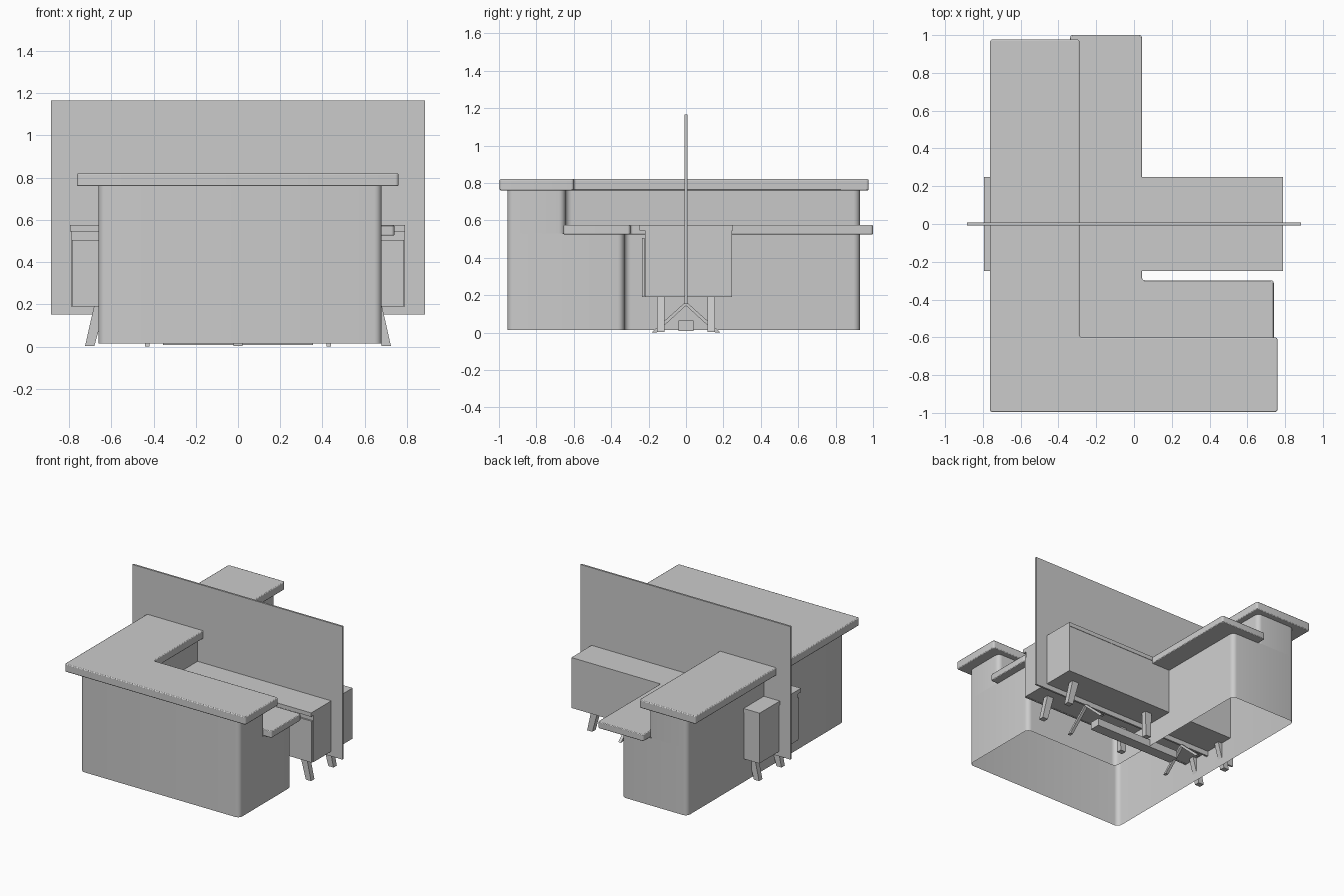
import bpy, bmesh
from mathutils import Vector

if "Cube" in bpy.data.objects:
    bpy.data.objects.remove(bpy.data.objects["Cube"])


def finish(name, bm):
    mesh = bpy.data.meshes.new(name)
    bm.to_mesh(mesh)
    bm.free()
    ob = bpy.data.objects.new(name, mesh)
    bpy.context.collection.objects.link(ob)
    bpy.context.view_layer.objects.active = ob
    ob.select_set(True)
    bpy.ops.object.shade_smooth_by_angle()
    ob.select_set(False)
    return ob


def l_shape(x0, y0, x1, y1, xi, yi):
    return [(x0, y0), (x1, y0), (x1, yi), (xi, yi), (xi, y1), (x0, y1)]


def extrude(name, outline, z0, z1, radius, capped=True, edge=0.0):
    """Raise an outline from z0 to z1 and round its upright edges."""
    bm = bmesh.new()
    face = bm.faces.new([bm.verts.new((x, y, z0)) for x, y in outline])
    ext = bmesh.ops.extrude_face_region(bm, geom=[face])
    for v in ext["geom"]:
        if isinstance(v, bmesh.types.BMVert):
            v.co.z = z1
    upright = [e for e in bm.edges
               if abs(e.verts[0].co.z - e.verts[1].co.z) > 1e-4]
    bmesh.ops.bevel(bm, geom=upright, offset=radius, segments=5,
                    profile=0.5, affect='EDGES')
    bmesh.ops.recalc_face_normals(bm, faces=bm.faces)
    if not capped:
        caps = [f for f in bm.faces if abs(f.normal.z) > 0.9]
        bmesh.ops.delete(bm, geom=caps, context='FACES')
    ob = finish(name, bm)
    if edge:
        mod = ob.modifiers.new("edge", 'BEVEL')
        mod.width, mod.segments, mod.limit_method = edge, 2, 'ANGLE'
    return ob


def bar(name, bottom, top):
    """Six-sided block between two rectangles (x0, x1, y0, y1, z)."""
    bm = bmesh.new()
    rings = []
    for x0, x1, y0, y1, z in (bottom, top):
        rings.append([bm.verts.new(p) for p in
                      ((x0, y0, z), (x1, y0, z), (x1, y1, z), (x0, y1, z))])
    a, b = rings
    bm.faces.new(a[::-1])
    bm.faces.new(b)
    for i in range(4):
        j = (i + 1) % 4
        bm.faces.new((a[i], a[j], b[j], b[i]))
    return finish(name, bm)


def box(name, x0, x1, y0, y1, z0, z1):
    return bar(name, (x0, x1, y0, y1, z0), (x0, x1, y0, y1, z1))


# L-shaped counter: open-bottomed walls in two steps
extrude("counter_lower_walls", l_shape(-0.66, -0.955, 0.68, 0.93, -0.11, -0.33),
        0.015, 0.53, 0.035, capped=False)
extrude("counter_upper_walls", l_shape(-0.66, -0.955, 0.68, 0.93, -0.335, -0.645),
        0.53, 0.765, 0.035, capped=False)

# Worktops
extrude("high_worktop", l_shape(-0.763, -0.996, 0.76, 0.977, -0.288, -0.6),
        0.76, 0.82, 0.015, edge=0.006)
extrude("low_worktop", l_shape(-0.34, -0.655, 0.74, 1.0, 0.042, -0.298),
        0.525, 0.575, 0.015, edge=0.005)

# Low cabinet
box("cabinet_body", -0.79, 0.79, -0.22, 0.247, 0.19, 0.545)
box("cabinet_top", -0.795, 0.79, -0.248, 0.25, 0.545, 0.575)
box("cabinet_doors", -0.785, 0.785, -0.235, -0.222, 0.19, 0.505)

# Cabinet legs, splayed at the ends and upright in the middle
for xb, xt, side in ((-0.702, -0.655, "left"), (0, 0, "middle"), (0.702, 0.655, "right")):
    for y, depth in ((-0.135, "front"), (0.135, "back")):
        bar(f"cabinet_leg_{depth}_{side}",
            (xb - 0.022, xb + 0.022, y - 0.02, y + 0.02, 0.003),
            (xt - 0.027, xt + 0.027, y - 0.02, y + 0.02, 0.19))

# Screen panel with forked feet and a speaker bar
box("screen_panel", -0.885, 0.885, -0.007, 0.007, 0.153, 1.165)
for x, side in ((-0.43, "left"), (0.43, "right")):
    for s, depth in ((-1, "front"), (1, "back")):
        ya, yb = sorted((s * 0.158, s * 0.185))
        ta, tb = sorted((-s * 0.012, s * 0.012))
        bar(f"screen_foot_{depth}_{side}",
            (x - 0.011, x + 0.011, ya, yb, 0.0),
            (x - 0.011, x + 0.011, ta, tb, 0.155))
box("speaker_bar", -0.355, 0.355, -0.04, 0.04, 0.008, 0.064)
